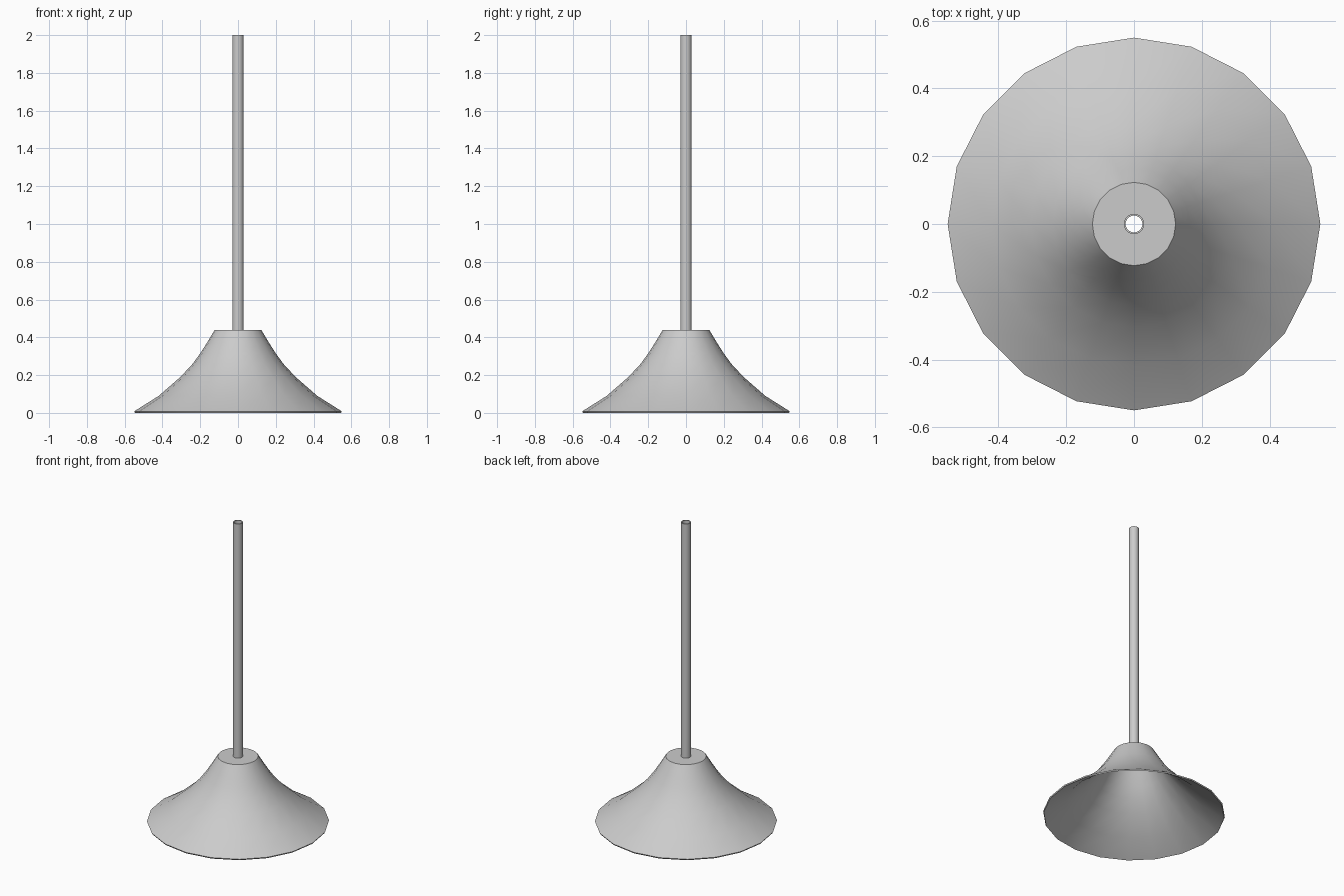
import bpy, bmesh, math

if "Cube" in bpy.data.objects:
    bpy.data.objects.remove(bpy.data.objects["Cube"])

SIDES = 20

def lathe(name, profile):
    """Revolve a closed (radius, z) profile about the z axis."""
    bm = bmesh.new()
    rings = []
    for i in range(SIDES):
        a = 2 * math.pi * i / SIDES
        rings.append([bm.verts.new((r * math.cos(a), r * math.sin(a), z)) for r, z in profile])
    n = len(profile)
    for i in range(SIDES):
        a, b = rings[i], rings[(i + 1) % SIDES]
        for j in range(n):
            k = (j + 1) % n
            bm.faces.new((a[j], b[j], b[k], a[k]))
    bmesh.ops.recalc_face_normals(bm, faces=bm.faces)
    mesh = bpy.data.meshes.new(name)
    bm.to_mesh(mesh)
    bm.free()
    ob = bpy.data.objects.new(name, mesh)
    bpy.context.collection.objects.link(ob)
    bpy.ops.object.select_all(action='DESELECT')
    ob.select_set(True)
    bpy.context.view_layer.objects.active = ob
    bpy.ops.object.shade_smooth_by_angle(angle=math.radians(30))
    return ob

# Flared thin-walled shade, open below, flat top with a hole for the stem
outer = [(0.55, 0.008), (0.42, 0.09), (0.305, 0.19), (0.24, 0.26),
         (0.20, 0.315), (0.165, 0.37), (0.123, 0.44), (0.026, 0.44)]
inner = [(0.026, 0.432), (0.118, 0.432), (0.159, 0.365), (0.194, 0.309),
         (0.234, 0.254), (0.299, 0.183), (0.415, 0.082), (0.546, 0.0)]
lathe("lamp_shade", outer + inner)

# Hollow hanging stem
lathe("hanging_stem", [(0.03, 0.435), (0.03, 2.0), (0.025, 2.0), (0.025, 0.435)])
